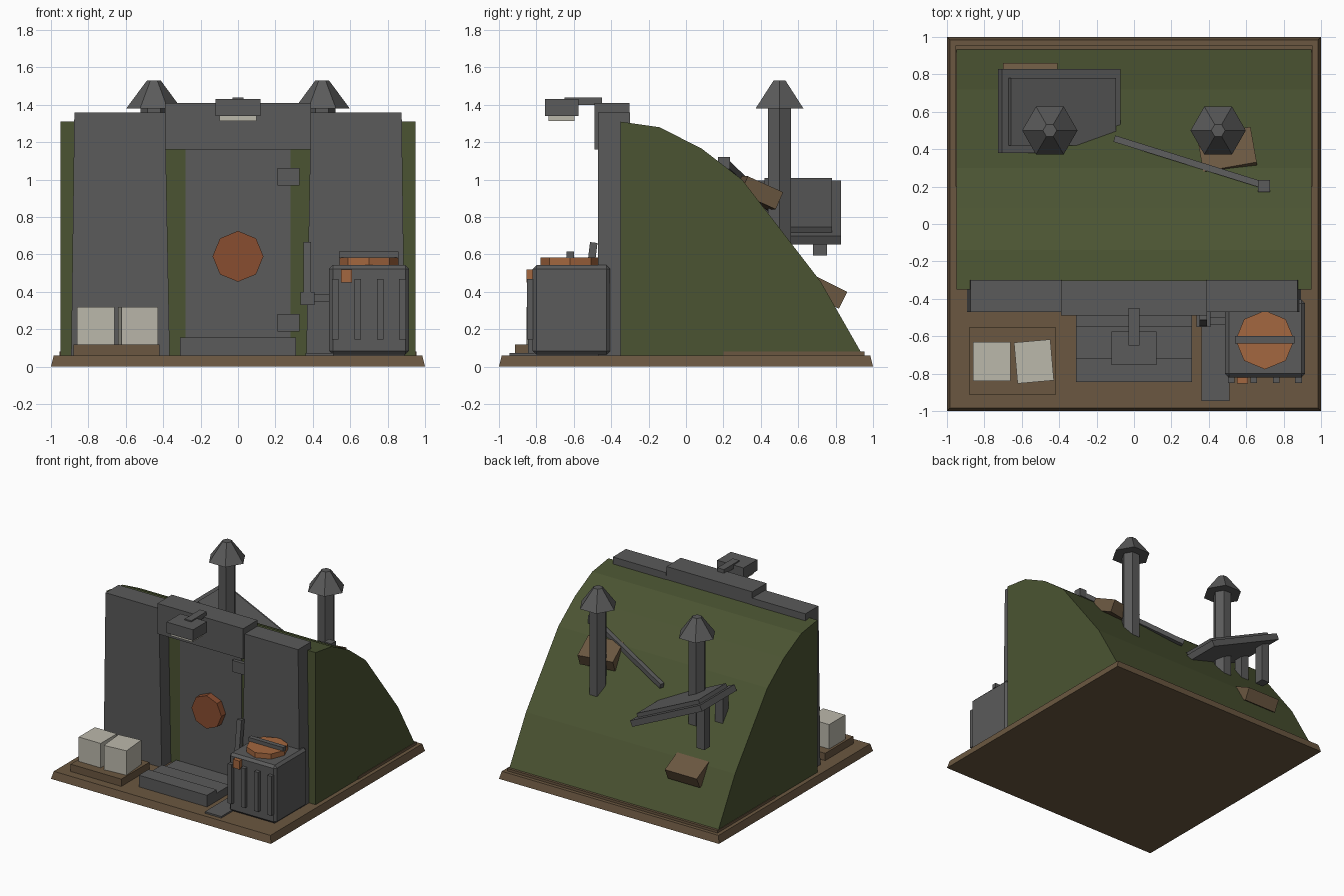
import bpy, bmesh, math
from mathutils import Vector, Matrix

if "Cube" in bpy.data.objects:
    bpy.data.objects.remove(bpy.data.objects["Cube"])


def material(name, rgb):
    m = bpy.data.materials.new(name)
    m.diffuse_color = (*rgb, 1)
    m.use_nodes = True
    m.node_tree.nodes["Principled BSDF"].inputs["Base Color"].default_value = m.diffuse_color
    return m


GREY = material("dark grey", (0.103, 0.103, 0.103))
GREEN = material("moss green", (0.07, 0.088, 0.032))
BROWN = material("earth brown", (0.145, 0.095, 0.052))
ORANGE = material("orange rust", (0.37, 0.135, 0.05))
RUST = material("deep rust", (0.25, 0.075, 0.03))
PALE = material("pale stone", (0.50, 0.48, 0.41))


def finish(name, bm, mat):
    bmesh.ops.recalc_face_normals(bm, faces=bm.faces)
    me = bpy.data.meshes.new(name)
    bm.to_mesh(me)
    bm.free()
    me.materials.append(mat)
    ob = bpy.data.objects.new(name, me)
    bpy.context.collection.objects.link(ob)
    return ob


def block(name, centre, size, mat, rot=(0, 0, 0)):
    """Box by centre, size and rotation in degrees."""
    bm = bmesh.new()
    bmesh.ops.create_cube(bm, size=1)
    bmesh.ops.scale(bm, vec=size, verts=bm.verts)
    ob = finish(name, bm, mat)
    ob.location = centre
    ob.rotation_euler = [math.radians(a) for a in rot]
    return ob


def span(name, x, y, z, mat):
    """Box by its extents along each axis."""
    ax = (x, y, z)
    return block(name, [(a + b) / 2 for a, b in ax], [b - a for a, b in ax], mat)


def prism(name, pts, axis, lo, hi, mat):
    """Extrude a 2D outline along x (points are y,z) or y (points are x,z)."""
    bm = bmesh.new()
    to3 = (lambda p: (lo, *p)) if axis == "x" else (lambda p: (p[0], lo, p[1]))
    face = bm.faces.new([bm.verts.new(to3(p)) for p in pts])
    out = bmesh.ops.extrude_face_region(bm, geom=[face])
    vec = (hi - lo, 0, 0) if axis == "x" else (0, hi - lo, 0)
    bmesh.ops.translate(bm, vec=vec, verts=[g for g in out["geom"] if isinstance(g, bmesh.types.BMVert)])
    return finish(name, bm, mat)


def cone(name, centre, r1, r2, depth, sides, mat, turn=0, tilt=0):
    bm = bmesh.new()
    bmesh.ops.create_cone(bm, cap_ends=True, segments=sides, radius1=r1, radius2=r2, depth=depth)
    m = Matrix.Rotation(math.radians(tilt), 4, "X") @ Matrix.Rotation(math.radians(turn), 4, "Z")
    bmesh.ops.transform(bm, matrix=m, verts=bm.verts)
    ob = finish(name, bm, mat)
    ob.location = centre
    return ob


# Ground slab, slightly tapered, and soil strip under the mound
slab = span("ground_slab", (-1, 1), (-1, 1), (0, 0.06), BROWN)
for v in slab.data.vertices:
    if v.co.z > 0:
        v.co.x *= 0.985
        v.co.y *= 0.985
span("soil_strip", (-0.955, 0.955), (0.2, 0.955), (0.055, 0.08), BROWN)

# Earth mound
prism("earth_mound", [(-0.35, 0.05), (-0.35, 1.31), (-0.14, 1.28), (0.085, 1.165), (0.30, 1.0),
                      (0.52, 0.715), (0.72, 0.455), (0.94, 0.07), (0.94, 0.05)], "x", -0.95, 0.95, GREEN)

# Front walls, lintel and door
for s, side in ((-1, "left"), (1, "right")):
    prism(side + "_front_wall", [(s * 0.365, 0.06), (s * 0.892, 0.06), (s * 0.875, 1.36), (s * 0.39, 1.36)],
          "y", -0.47, -0.30, GREY)
span("lintel", (-0.39, 0.39), (-0.49, -0.303), (1.16, 1.41), GREY)
span("door", (-0.28, 0.28), (-0.353, -0.30), (0.06, 1.17), GREY)
for z, name in ((0.235, "lower_hinge"), (1.015, "upper_hinge")):
    span(name, (0.21, 0.33), (-0.38, -0.34), (z - 0.047, z + 0.047), GREY)
cone("door_wheel", (0, -0.38, 0.59), 0.136, 0.136, 0.06, 8, RUST, tilt=90)

# Lamp over the door
span("lamp_arm", (-0.03, 0.03), (-0.65, -0.45), (1.40, 1.44), GREY)
span("lamp_housing", (-0.12, 0.12), (-0.755, -0.575), (1.34, 1.43), GREY)
span("lamp_glass", (-0.1, 0.1), (-0.735, -0.595), (1.315, 1.345), PALE)

# Steps going down to the door, and a path plate
for i, (y0, y1, z) in enumerate([(-0.845, -0.72, 0.155), (-0.72, -0.545, 0.125), (-0.545, -0.36, 0.095)]):
    span(f"step_{i + 1}", (-0.31, 0.31), (y0, y1), (0.05, z), GREY)
span("path_plate", (0.36, 0.51), (-0.945, -0.47), (0.05, 0.073), GREY)

# Pallet with two crates
span("pallet", (-0.88, -0.42), (-0.915, -0.55), (0.05, 0.12), BROWN)
block("left_crate", (-0.76, -0.735, 0.22), (0.2, 0.21, 0.2), PALE)
block("right_crate", (-0.535, -0.735, 0.22), (0.195, 0.22, 0.2), PALE, (0, 0, 5))

# Generator with ribs, hatch and switch box
body = span("generator_body", (0.487, 0.915), (-0.82, -0.405), (0.065, 0.543), GREY)
bev = body.modifiers.new("chamfer", "BEVEL")
bev.width = 0.02
bev.segments = 1
for i in range(4):
    x = 0.52 + 0.12 * i
    span(f"generator_rib_{i + 1}", (x - 0.018, x + 0.018), (-0.85, -0.81), (0.145, 0.47), GREY)
span("switch_box", (0.55, 0.61), (-0.853, -0.81), (0.45, 0.52), ORANGE)
cone("generator_hatch", (0.70, -0.62, 0.56), 0.157, 0.157, 0.05, 8, ORANGE)
span("hatch_handle", (0.54, 0.858), (-0.638, -0.6), (0.58, 0.615), GREY)

# Lever and its linkage
span("lever_bracket", (0.335, 0.41), (-0.55, -0.46), (0.33, 0.40), GREY)
span("lever_linkage", (0.40, 0.50), (-0.54, -0.50), (0.345, 0.385), GREY)
block("lever", (0.37, -0.512, 0.51), (0.042, 0.04, 0.31), GREY, (-7, 0, 0))

# Two chimneys with hexagonal caps
for s, side in ((-1, "left"), (1, "right")):
    cone(side + "_chimney_pipe", (s * 0.45, 0.5, 1.0), 0.07, 0.07, 0.8, 6, GREY, turn=30)
    cone(side + "_chimney_cap", (s * 0.45, 0.5, 1.455), 0.148, 0.037, 0.15, 6, GREY, turn=30)

# Tilted panel on posts behind the left chimney
block("tilted_panel", (-0.40, 0.605, 0.825), (0.70, 0.45, 0.05), GREY, (0, 25, 0))
block("panel_face", (-0.384, 0.60, 0.861), (0.62, 0.36, 0.035), GREY, (0, 25, 0))
span("rear_panel_post", (-0.695, -0.625), (0.68, 0.755), (0.595, 0.94), GREY)
span("front_panel_post", (-0.695, -0.625), (0.44, 0.515), (0.65, 0.94), GREY)

# Earth blocks set into the slope
block("lower_slope_block", (-0.555, 0.75, 0.40), (0.29, 0.2, 0.1), BROWN, (-26.5, 0, 0))
block("upper_slope_block", (0.50, 0.38, 0.93), (0.29, 0.21, 0.1), BROWN, (-24, 0, 10))

# Fallen pole with an end block
a, b = Vector((-0.10, 0.455, 0.85)), Vector((0.70, 0.205, 1.09))
pole = block("fallen_pole", (a + b) / 2, ((b - a).length, 0.035, 0.04), GREY)
d = b - a
pole.rotation_euler = (0, -math.atan2(d.z, math.hypot(d.x, d.y)), math.atan2(d.y, d.x))
block("pole_end_block", (0.695, 0.203, 1.09), (0.065, 0.062, 0.065), GREY)
